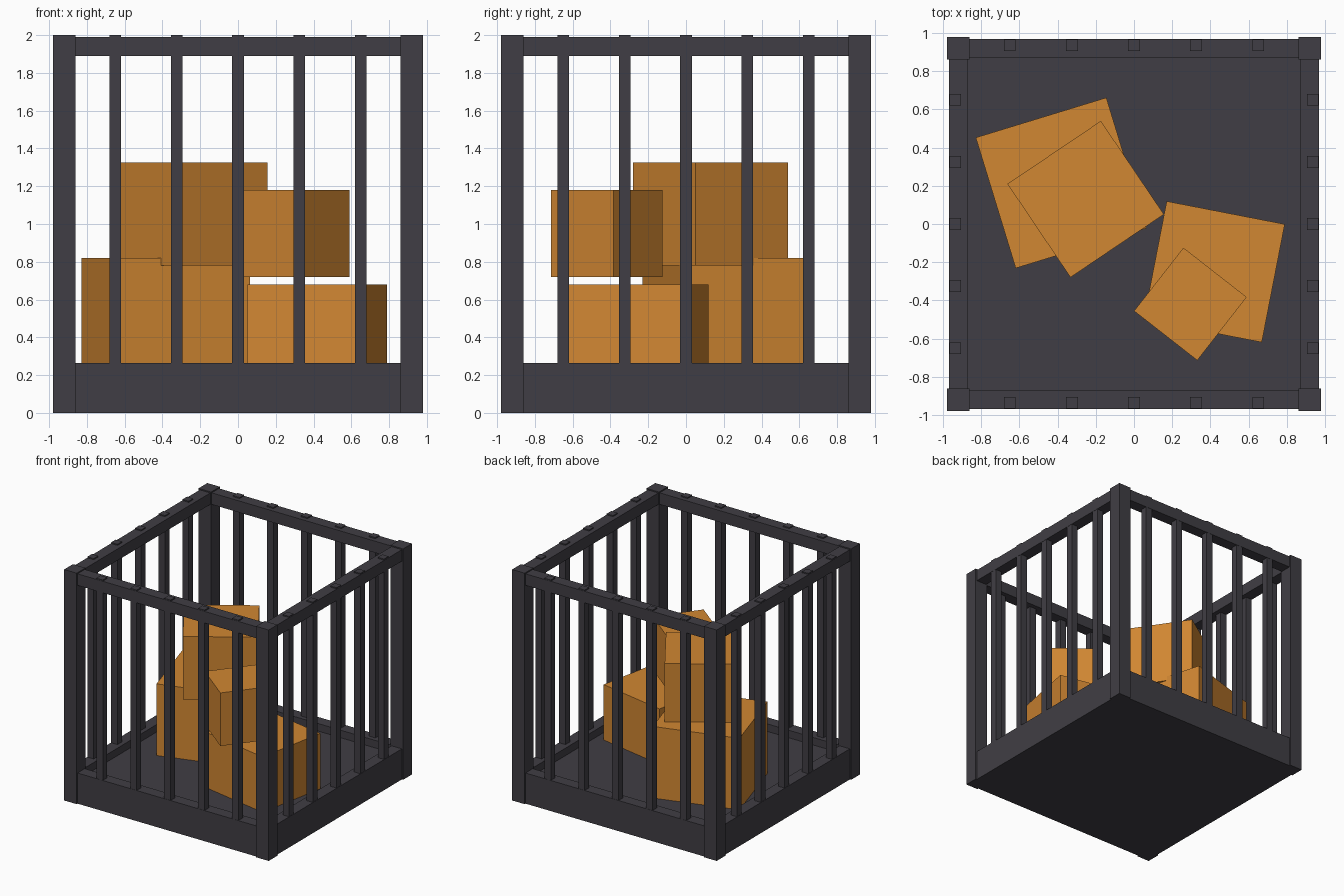
import bpy, math

if "Cube" in bpy.data.objects:
    bpy.data.objects.remove(bpy.data.objects["Cube"])


def material(name, rgb):
    m = bpy.data.materials.new(name)
    m.diffuse_color = (*rgb, 1)
    m.use_nodes = True
    m.node_tree.nodes["Principled BSDF"].inputs["Base Color"].default_value = m.diffuse_color
    return m


IRON = material("dark_iron", (0.051, 0.048, 0.058))
CRATE = material("orange_crate", (0.638, 0.242, 0.032))


def box(name, x, y, z0, z1, sx, sy, mat, turn=0.0):
    """Box centred on x, y, spanning z0 to z1, turned about z in radians."""
    bpy.ops.mesh.primitive_cube_add(size=1, location=(x, y, (z0 + z1) / 2),
                                    rotation=(0, 0, turn))
    o = bpy.context.object
    o.name = name
    o.scale = (sx, sy, z1 - z0)
    bpy.ops.object.transform_apply(location=False, rotation=False, scale=True)
    o.data.materials.append(mat)
    return o


# Floor slab
box("floor", 0, 0, 0, 0.2, 1.93, 1.93, IRON)

# Corner posts
for sx in (-1, 1):
    for sy in (-1, 1):
        box("corner_post", 0.92 * sx, 0.92 * sy, 0, 2, 0.12, 0.12, IRON)

# Four cage sides: lower skirt, top rail and five bars each
for name, turn in (("front", 0), ("right", 90), ("back", 180), ("left", 270)):
    a = math.radians(turn)
    c, s = math.cos(a), math.sin(a)

    def side(part, u, d, z0, z1, su, sd):
        box(f"{name}_{part}", u * c + d * s, u * s - d * c, z0, z1, su, sd, IRON, a)

    side("skirt", 0, 0.918, 0, 0.265, 1.84, 0.1)
    side("top_rail", 0, 0.918, 1.89, 1.99, 1.84, 0.1)
    for i in range(-2, 3):
        side("bar", 0.325 * i, 0.936, 0.15, 2, 0.062, 0.06)


# Crates: x, y, bottom, top, width, turn in degrees
for name, x, y, z0, z1, w, t in (
        ("large_crate", -0.382, 0.215, 0.2, 0.82, 0.715, 17),
        ("stacked_crate", -0.253, 0.13, 0.78, 1.325, 0.59, 34),
        ("low_crate", 0.42, -0.25, 0.2, 0.68, 0.63, -11),
        ("small_crate", 0.295, -0.419, 0.72, 1.18, 0.42, -38)):
    box(name, x, y, z0, z1, w, w, CRATE, math.radians(t))
